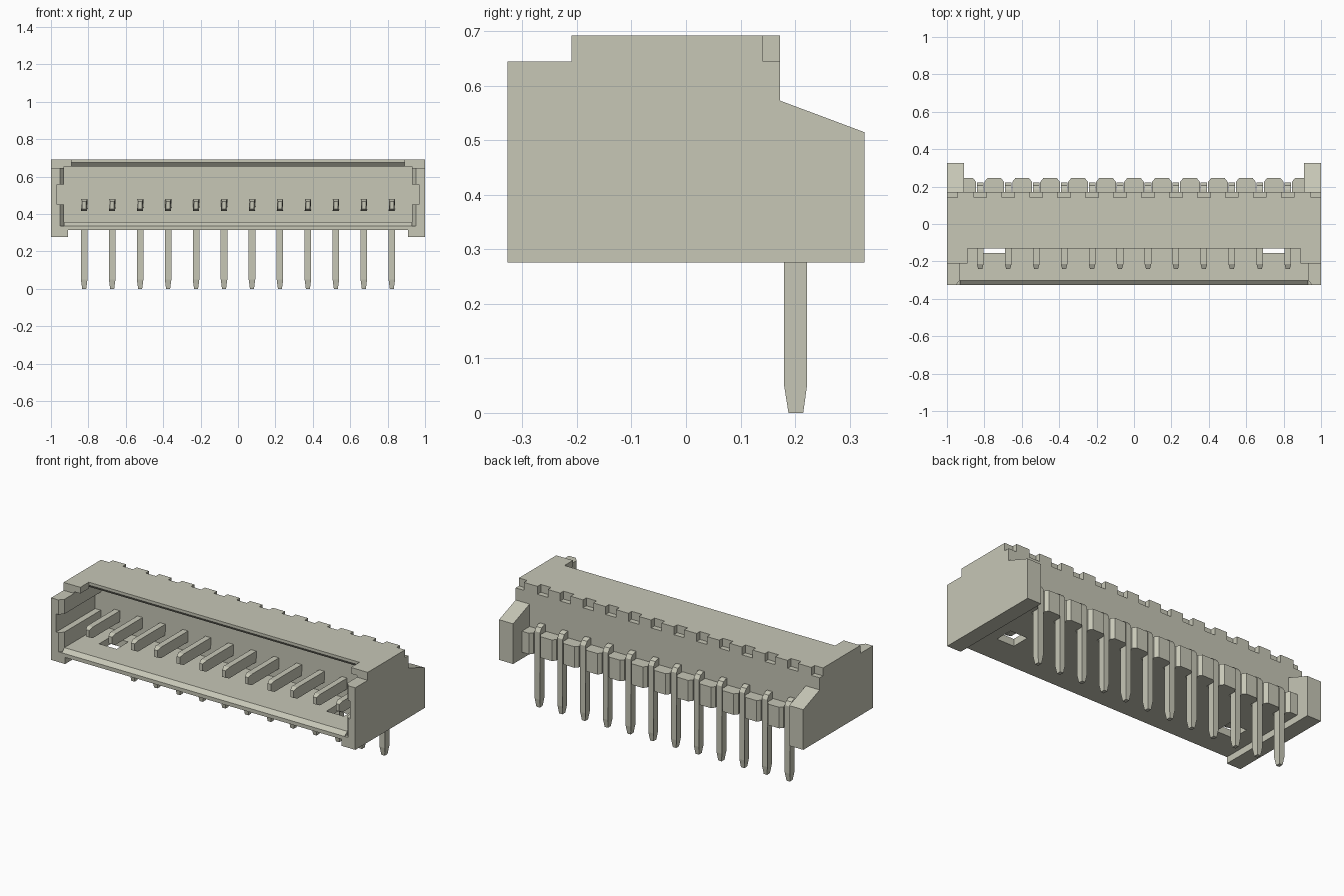
import bpy, bmesh
from mathutils import Vector

cube = bpy.data.objects.get("Cube")
if cube:
    bpy.data.objects.remove(cube, do_unlink=True)

mat = bpy.data.materials.new("stone grey plastic")
mat.use_nodes = True
COL = (0.57, 0.57, 0.47, 1)
mat.diffuse_color = COL
mat.node_tree.nodes["Principled BSDF"].inputs["Base Color"].default_value = COL


def finish(name, bm):
    bmesh.ops.recalc_face_normals(bm, faces=bm.faces)
    me = bpy.data.meshes.new(name)
    bm.to_mesh(me)
    bm.free()
    me.materials.append(mat)
    ob = bpy.data.objects.new(name, me)
    bpy.context.scene.collection.objects.link(ob)
    return ob


def add_prism(bm, pts, lo, hi, axis="X"):
    """Extrude a yz profile along x, or an xy profile along z."""
    def place(p, t):
        return (t, p[0], p[1]) if axis == "X" else (p[0], p[1], t)
    a = [bm.verts.new(place(p, lo)) for p in pts]
    b = [bm.verts.new(place(p, hi)) for p in pts]
    bm.faces.new(a)
    bm.faces.new(b[::-1])
    n = len(pts)
    for i in range(n):
        j = (i + 1) % n
        bm.faces.new((a[i], b[i], b[j], a[j]))


def add_box(bm, x0, x1, y0, y1, z0, z1):
    add_prism(bm, [(x0, y0), (x1, y0), (x1, y1), (x0, y1)], z0, z1, "Z")


def cut(ob, bm):
    cutter = finish(ob.name + "_cutter", bm)
    cutter.hide_render = True
    mod = ob.modifiers.new("cut", "BOOLEAN")
    mod.operation = "DIFFERENCE"
    mod.solver = "EXACT"
    mod.object = cutter
    bpy.context.view_layer.objects.active = ob
    bpy.ops.object.modifier_apply(modifier=mod.name)
    bpy.data.objects.remove(cutter, do_unlink=True)


PINS = [(i - 5.5) * 0.1495 for i in range(12)]
INNER, FRONT, BACK, TOP = 0.93, -0.327, 0.172, 0.692

# Floor, rear wall and roof as one C-shaped section
bm = bmesh.new()
add_prism(bm, [(FRONT, 0.315), (BACK, 0.315), (BACK, TOP), (-0.13, TOP),
               (-0.13, 0.675), (-0.112, 0.655), (0.04, 0.655), (0.04, 0.358),
               (-0.302, 0.358), (FRONT, 0.337)], -INNER, INNER)
shell = finish("housing_shell", bm)

# Roof notches above the pins and two floor windows
bm = bmesh.new()
for x in PINS:
    add_box(bm, x - 0.034, x + 0.034, 0.141, 0.3, 0.645, 0.8)
for s in (-1, 1):
    x0, x1 = sorted((s * 0.69, s * 0.805))
    add_box(bm, x0, x1, -0.155, -0.045, 0.2, 0.45)
cut(shell, bm)

# Side walls with a stepped top, sloped rear wing, corner notch and inner slot
SIDE = [(FRONT, 0.276), (0.327, 0.276), (0.327, 0.515), (BACK, 0.573),
        (BACK, TOP), (-0.21, TOP), (-0.21, 0.645), (FRONT, 0.645)]
for s, side in ((1, "left"), (-1, "right")):
    def span(a, b):
        return sorted((s * a, s * b))
    bm = bmesh.new()
    add_prism(bm, SIDE, *span(INNER, 1.0))
    wall = finish(side + "_side_wall", bm)
    bm = bmesh.new()
    add_box(bm, *span(0.945, 1.1), 0.141, 0.3, 0.645, 0.8)
    add_box(bm, *span(0.9, 0.967), -0.4, 0.04, 0.45, 0.558)
    cut(wall, bm)
    # Chamfered mouth edge
    bm = bmesh.new()
    add_prism(bm, [(s * 0.92, -0.34), (s * 0.953, -0.34), (s * 0.953, FRONT),
                   (s * INNER, -0.30), (s * 0.92, -0.30)], 0.337, 0.645, "Z")
    cut(wall, bm)

    # Foot rail, inner half of the rear wing and roof ear
    bm = bmesh.new()
    add_box(bm, *span(0.908, INNER), FRONT, BACK, 0.276, 0.315)
    finish(side + "_foot_rail", bm)
    bm = bmesh.new()
    add_prism(bm, [(BACK, 0.276), (0.327, 0.276), (0.327, 0.515),
                   (BACK, 0.573)], *span(0.908, INNER))
    finish(side + "_rear_wing", bm)
    bm = bmesh.new()
    add_box(bm, *span(0.89, INNER), -0.21, -0.13, 0.655, TOP)
    finish(side + "_roof_ear", bm)

# Chamfered spacer blocks between the pins on the rear face
bm = bmesh.new()
edges = [-0.908] + [x + d for x in PINS for d in (-0.022, 0.022)] + [0.908]
for a, b in zip(edges[::2], edges[1::2]):
    ca = 0 if a == -0.908 else 0.016
    cb = 0 if b == 0.908 else 0.016
    pts = [(a, BACK), (b, BACK), (b, 0.225), (b - cb, 0.245), (a + ca, 0.245), (a, 0.225)]
    add_prism(bm, pts, 0.315, 0.44, "Z")
finish("rear_spacer_blocks", bm)

# Right-angle pins with tapered ends
PIN = [(-0.24, 0.427), (-0.24, 0.468), (-0.215, 0.48), (0.185, 0.48),
       (0.207, 0.472), (0.222, 0.45), (0.222, 0.05), (0.215, 0.0),
       (0.188, 0.0), (0.180, 0.05), (0.180, 0.415), (-0.215, 0.415)]
for n, x in enumerate(PINS):
    bm = bmesh.new()
    add_prism(bm, PIN, -0.0175, 0.0175)
    for v in bm.verts:
        if v.co.z < 0.01 or v.co.y < -0.23:
            v.co.x *= 0.62
    ob = finish("pin_%02d" % (n + 1), bm)
    ob.location = Vector((x, 0, 0))
